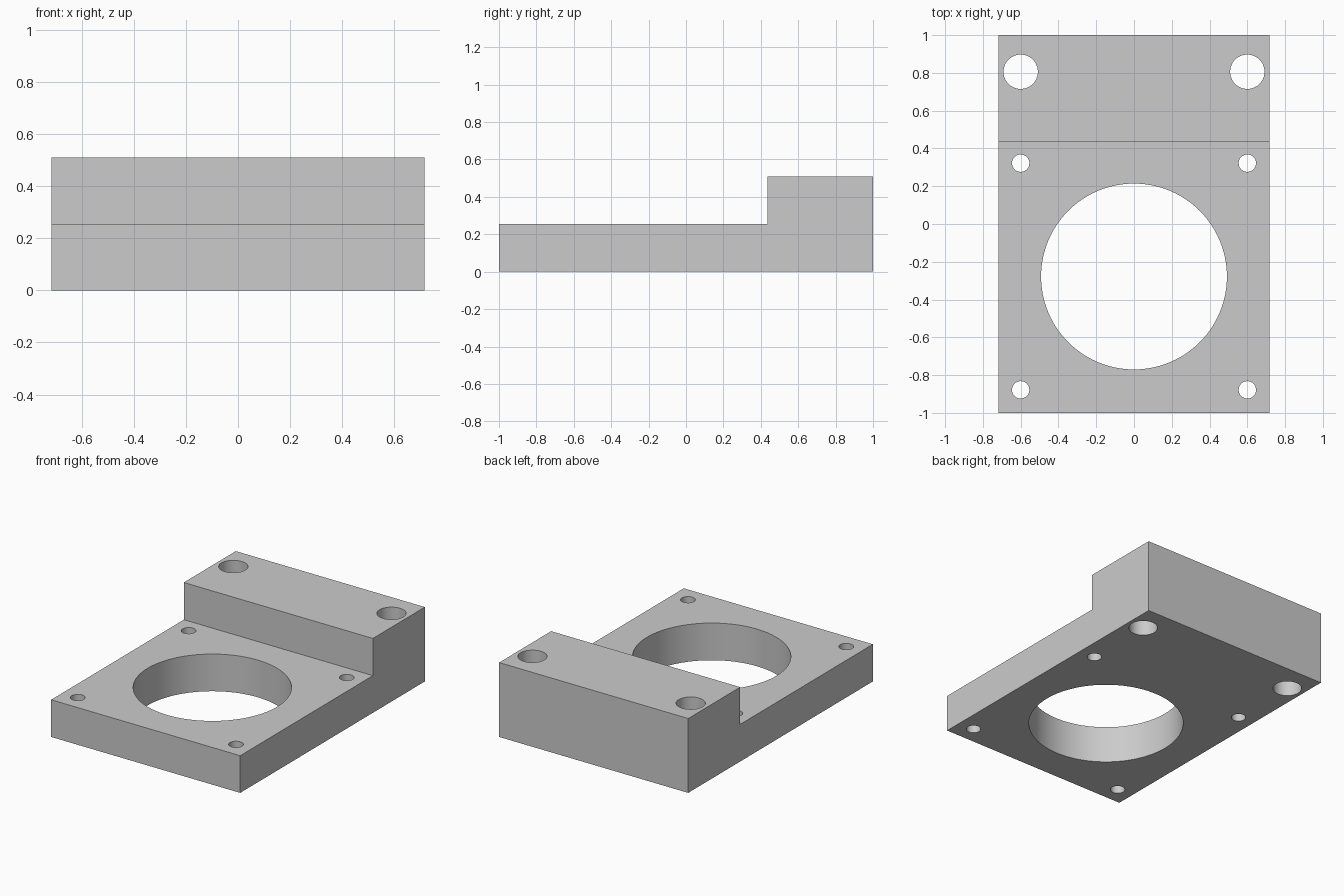
import bpy
import bmesh
import math

cube = bpy.data.objects.get("Cube")
if cube:
    bpy.data.objects.remove(cube, do_unlink=True)

HALF_WIDTH = 0.717
HEIGHT = 0.51

# Single plain grey
grey = bpy.data.materials.new("light_grey")
grey.use_nodes = True
colour = (0.6, 0.6, 0.6, 1)
grey.diffuse_color = colour
grey.node_tree.nodes["Principled BSDF"].inputs["Base Color"].default_value = colour


def make_object(name, bm):
    bmesh.ops.recalc_face_normals(bm, faces=bm.faces[:])
    mesh = bpy.data.meshes.new(name)
    bm.to_mesh(mesh)
    bm.free()
    mesh.materials.append(grey)
    obj = bpy.data.objects.new(name, mesh)
    bpy.context.collection.objects.link(obj)
    return obj


# Stepped block: side profile (y, z) extruded across the width
profile = [(-1, 0), (1, 0), (1, HEIGHT), (0.437, HEIGHT), (0.437, 0.255), (-1, 0.255)]
bm = bmesh.new()
side = bm.faces.new([bm.verts.new((-HALF_WIDTH, y, z)) for y, z in profile])
extruded = bmesh.ops.extrude_face_region(bm, geom=[side])["geom"]
bmesh.ops.translate(bm, vec=(2 * HALF_WIDTH, 0, 0),
                    verts=[v for v in extruded if isinstance(v, bmesh.types.BMVert)])
block = make_object("mounting_block", bm)


# Through holes: one central bore and three mirrored pairs of bolt holes
def add_hole(bm, x, y, radius, sides):
    start = len(bm.verts)
    bmesh.ops.create_cone(bm, cap_ends=True, segments=sides,
                          radius1=radius, radius2=radius, depth=1)
    bm.verts.ensure_lookup_table()
    bmesh.ops.translate(bm, vec=(x, y, HEIGHT / 2), verts=bm.verts[start:])


bm = bmesh.new()
add_hole(bm, 0, -0.278, 0.492, 96)
for x in (-0.6, 0.6):
    add_hole(bm, x, 0.806, 0.091, 48)
    for y in (0.322, -0.878):
        add_hole(bm, x, y, 0.046, 32)
cutter = make_object("hole_cutter", bm)
cutter.hide_render = True

cut = block.modifiers.new("holes", 'BOOLEAN')
cut.operation = 'DIFFERENCE'
cut.solver = 'EXACT'
cut.object = cutter

# Apply the cut, then smooth the hole walls while keeping edges sharp
bpy.ops.object.select_all(action='DESELECT')
block.select_set(True)
bpy.context.view_layer.objects.active = block
bpy.ops.object.modifier_apply(modifier=cut.name)
bpy.data.objects.remove(cutter, do_unlink=True)
bpy.ops.object.shade_smooth_by_angle(angle=math.radians(30))
